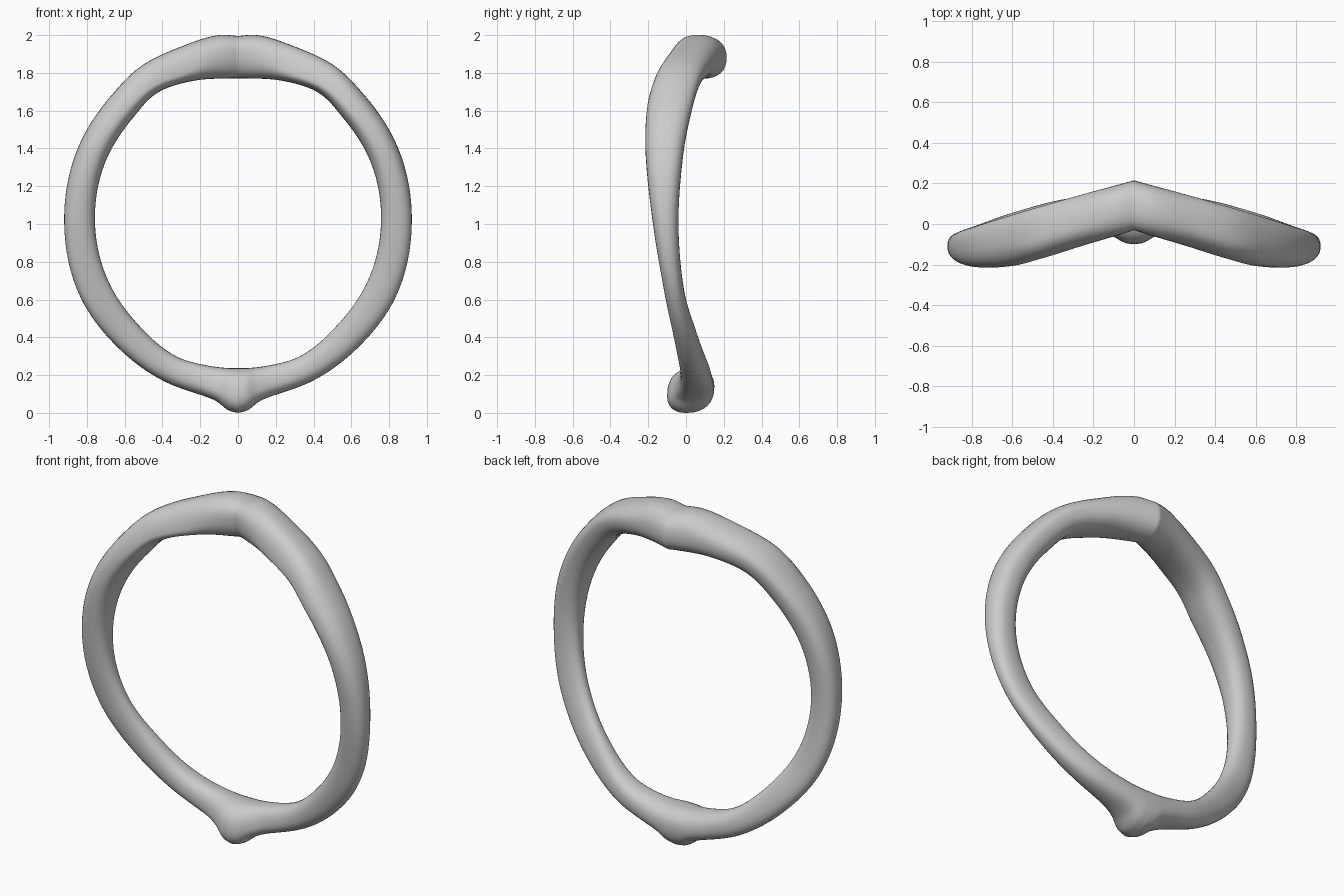
import bpy, bmesh, math

if "Cube" in bpy.data.objects:
    bpy.data.objects.remove(bpy.data.objects["Cube"], do_unlink=True)

# Half of the band, from the top (0 degrees) down to the bottom (180 degrees).
# angle: outer radius, inner radius, front y, back y,
#        then y of the outer and inner edges, radius of the front and back edges
STATIONS = {
    0: (.995, .77, -.03, .215, .08, .09, .92, .88),
    6: (1.005, .774, -.06, .19, .06, .06, .90, .88),
    18: (.986, .795, -.11, .14, -.01, .01, .85, .89),
    32: (.98, .815, -.17, .08, -.07, -.03, .86, .91),
    45: (.955, .79, -.207, .035, -.08, -.07, .85, .89),
    65: (.938, .775, -.213, -.015, -.10, -.10, .85, .86),
    90: (.92, .757, -.175, -.04, -.11, -.10, .84, .84),
    115: (.92, .75, -.115, -.01, -.06, -.06, .84, .84),
    135: (.912, .75, -.065, .055, .0, .0, .83, .83),
    155: (.92, .773, -.03, .12, .05, .04, .85, .84),
    167: (.925, .767, -.035, .14, .05, .04, .86, .85),
    173: (.945, .765, -.06, .147, .03, .04, .88, .86),
    177: (.987, .764, -.092, .15, .01, .04, .90, .86),
    180: (1.0, .763, -.1, .15, .0, .04, .91, .86),
}
ANGLES = list(STATIONS)
STEPS = 8      # rings between stations
SIDES = 32     # points around the section
BOXINESS = .85


def slope(i, k):
    """Rate of change of value k around station i."""
    a, b = ANGLES[max(i - 1, 0)], ANGLES[min(i + 1, len(ANGLES) - 1)]
    return (STATIONS[b][k] - STATIONS[a][k]) / (b - a)


def blend(i, t):
    """Smooth values between station i and the next one."""
    a, b = ANGLES[i], ANGLES[i + 1]
    s = t * t * (3 - 2 * t)
    out = []
    for k, (p, q) in enumerate(zip(STATIONS[a], STATIONS[b])):
        bend = t * (1 - t) ** 2 * slope(i, k) - t * t * (1 - t) * slope(i + 1, k)
        out.append(p + (q - p) * s + bend * (b - a))
    return a + (b - a) * t, out


def rounded(v):
    return math.copysign(abs(v) ** BOXINESS, v) if abs(v) > 1e-6 else 0


def section(bm, angle, values):
    """Closed rounded outline passing through the four edges."""
    outer, inner, front, back, outer_y, inner_y, front_r, back_r = values
    sin_a, cos_a = math.sin(math.radians(angle)), math.cos(math.radians(angle))
    if angle in (0, 180):
        sin_a = 0
    ring = []
    for j in range(SIDES):
        u = 2 * math.pi * j / SIDES
        c, s = rounded(math.cos(u)), rounded(math.sin(u))
        side_r, side_y = (back_r, back) if s >= 0 else (front_r, front)
        edge_r, edge_y = (outer, outer_y) if c >= 0 else (inner, inner_y)
        r = side_r + (edge_r - side_r) * abs(c)
        y = edge_y + (side_y - edge_y) * abs(s)
        ring.append(bm.verts.new((r * sin_a, y, 1 + r * cos_a)))
    return ring


# Skin the sections into one half
bm = bmesh.new()
rings = [section(bm, *blend(i, t / STEPS))
         for i in range(len(ANGLES) - 1) for t in range(STEPS)]
rings.append(section(bm, ANGLES[-1], STATIONS[ANGLES[-1]]))
for a, b in zip(rings, rings[1:]):
    for j in range(SIDES):
        k = (j + 1) % SIDES
        bm.faces.new((a[j], a[k], b[k], b[j]))
bmesh.ops.recalc_face_normals(bm, faces=bm.faces)
# An open tube: make sure its outermost face points outward
widest = max(bm.faces, key=lambda f: f.calc_center_median().x)
if widest.normal.x < 0:
    bmesh.ops.reverse_faces(bm, faces=bm.faces)

mesh = bpy.data.meshes.new("ring_band")
bm.to_mesh(mesh)
bm.free()
band = bpy.data.objects.new("ring_band", mesh)
bpy.context.collection.objects.link(band)

# Plain grey finish
grey = bpy.data.materials.new("plain_grey")
grey.use_nodes = True
colour = (.6, .6, .6, 1)
grey.diffuse_color = colour
grey.node_tree.nodes["Principled BSDF"].inputs["Base Color"].default_value = colour
mesh.materials.append(grey)

# Mirrored other half, smooth shading
mirror = band.modifiers.new("mirror", "MIRROR")
mirror.use_clip = True
mirror.merge_threshold = .0005
bpy.context.view_layer.objects.active = band
band.select_set(True)
bpy.ops.object.shade_smooth()
